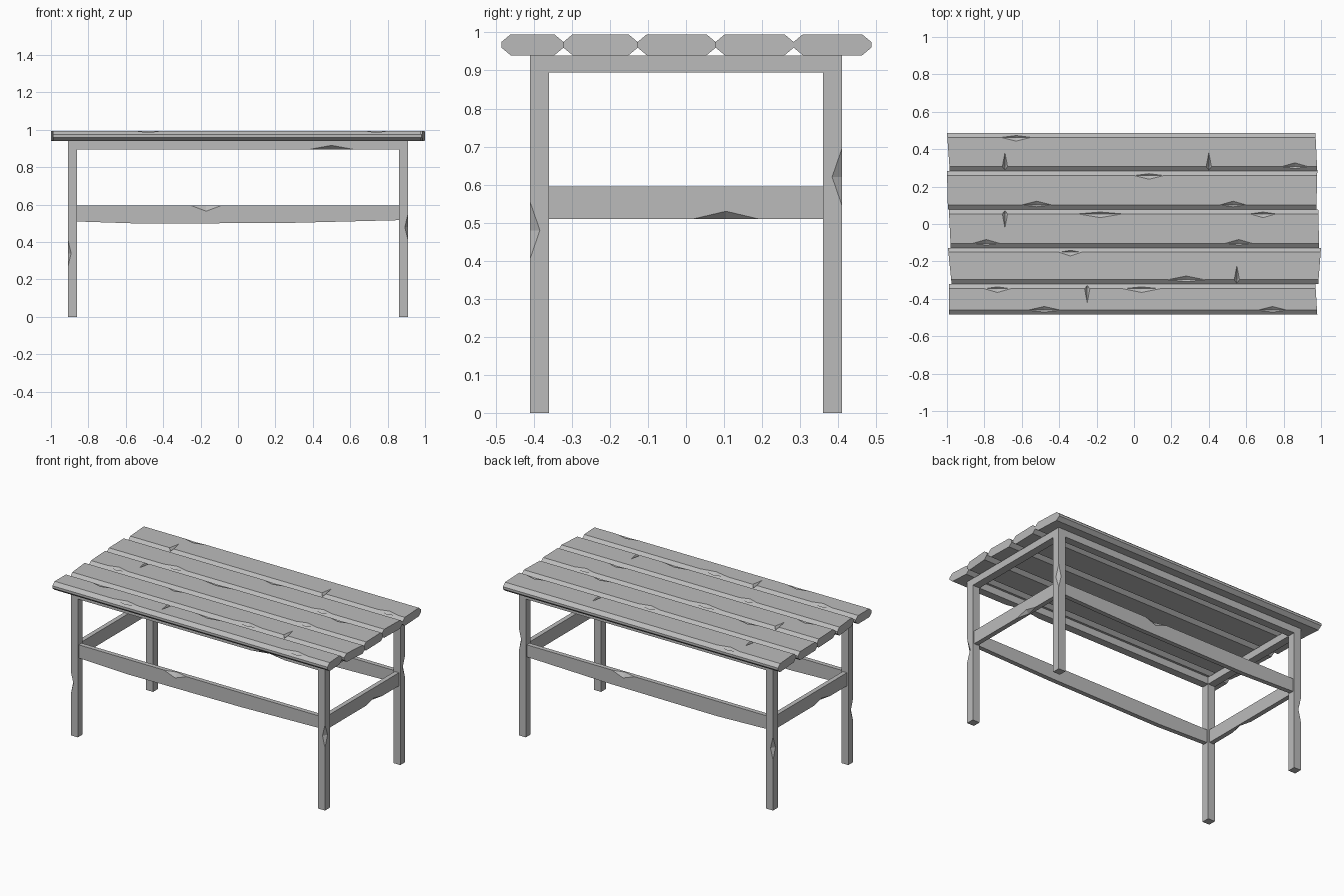
import bpy
import bmesh
from mathutils import Vector

cube = bpy.data.objects.get("Cube")
if cube:
    bpy.data.objects.remove(cube, do_unlink=True)

wood = bpy.data.materials.new("weathered_grey")
wood.use_nodes = True
wood.diffuse_color = (0.5, 0.5, 0.5, 1)
wood.node_tree.nodes["Principled BSDF"].inputs["Base Color"].default_value = (0.5, 0.5, 0.5, 1)


def add_hull(bm, points):
    verts = [bm.verts.new(p) for p in points]
    bmesh.ops.convex_hull(bm, input=verts)


def make_object(name, bm):
    bmesh.ops.dissolve_limit(bm, angle_limit=0.002, verts=bm.verts[:], edges=bm.edges[:])
    bmesh.ops.recalc_face_normals(bm, faces=bm.faces[:])
    mesh = bpy.data.meshes.new(name)
    bm.to_mesh(mesh)
    bm.free()
    mesh.materials.append(wood)
    obj = bpy.data.objects.new(name, mesh)
    bpy.context.collection.objects.link(obj)
    return obj


def carve(obj, chips):
    """Cut pointed dents, each given as (centre, half sizes)."""
    bm = bmesh.new()
    for centre, half in chips:
        points = []
        for axis in range(3):
            for sign in (-1, 1):
                p = Vector(centre)
                p[axis] += sign * half[axis]
                points.append(p)
        add_hull(bm, points)
    cutter = make_object("chip_cutter", bm)
    cutter.hide_render = True
    mod = obj.modifiers.new("chips", "BOOLEAN")
    mod.operation = "DIFFERENCE"
    mod.solver = "EXACT"
    mod.object = cutter
    graph = bpy.context.evaluated_depsgraph_get()
    mesh = bpy.data.meshes.new_from_object(obj.evaluated_get(graph))
    obj.modifiers.clear()
    obj.data = mesh
    bpy.data.objects.remove(cutter, do_unlink=True)


def part(name, points, chips=()):
    bm = bmesh.new()
    add_hull(bm, points)
    obj = make_object(name, bm)
    if chips:
        carve(obj, chips)
    return obj


def box(x, y, z):
    return [(a, b, c) for a in x for b in y for c in z]


# Table top: chamfered planks with uneven ends, chipped edges and short cracks
TOP, BOTTOM, BEVEL, LIP = 0.995, 0.94, 0.024, 0.02
edges = [-0.485, -0.322, -0.127, 0.078, 0.283, 0.487]
# left end at back/front, right end at back/front
ends = [(-0.99, -0.99, 0.97, 0.98), (-0.995, -0.975, 1.0, 0.985),
        (-0.99, -0.98, 0.985, 0.99), (-1.0, -0.995, 0.98, 0.975),
        (-1.0, -0.985, 0.97, 0.98)]
# (x, half length) of the chips along each back and front edge
back_chips = [[(-0.73, 0.07), (0.04, 0.1)], [(-0.34, 0.06)],
              [(-0.18, 0.12), (0.69, 0.07)], [(0.08, 0.08)], [(-0.63, 0.08)]]
front_chips = [[(-0.48, 0.09), (0.74, 0.08)], [(0.28, 0.1)],
               [(-0.79, 0.07), (0.56, 0.07)], [(-0.52, 0.08), (0.53, 0.07)],
               [(0.86, 0.07)]]
# (x, side) of the cracks that run in from an edge
cracks = [[(-0.25, 1)], [(0.55, -1)], [(-0.69, 1)], [], [(-0.69, -1), (0.4, -1)]]

for i in range(5):
    front, back = edges[i], edges[i + 1]
    lb, lf, rb, rf = ends[i]
    profile = []
    for y, side in ((front, 1), (back, -1)):
        profile += [(y, BOTTOM + LIP), (y, TOP - LIP),
                    (y + side * BEVEL, BOTTOM), (y + side * BEVEL, TOP)]
    points = []
    for y, z in profile:
        t = (y - front) / (back - front)
        points += [(lf + (lb - lf) * t, y, z), (rf + (rb - rf) * t, y, z)]
    chips = [((x, back - BEVEL, TOP), (h, 0.02, 0.017)) for x, h in back_chips[i]]
    chips += [((x, front + BEVEL, TOP), (h, 0.02, 0.017)) for x, h in front_chips[i]]
    for x, side in cracks[i]:
        y = back - BEVEL if side > 0 else front + BEVEL
        chips.append(((x, y, TOP), (0.014, 0.075, 0.02)))
    part(f"top_plank_{i + 1}", points, chips)

# Legs, each with a split in one corner
OUT_X, OUT_Y, W = 0.91, 0.41, 0.05
split_height = {(1, 1): 0.62, (1, -1): 0.48, (-1, 1): 0.4, (-1, -1): 0.34}
for (sx, sy), z in split_height.items():
    part(f"{'left' if sx > 0 else 'right'}_{'back' if sy > 0 else 'front'}_leg",
         box((sx * (OUT_X - W), sx * OUT_X), (sy * (OUT_Y - W), sy * OUT_Y), (0, BOTTOM)),
         [((sx * OUT_X, sy * OUT_Y, z), (0.018, 0.026, 0.075))])

# Upper rails and lower stretchers between the legs
IN_X, IN_Y, MID = OUT_X - W, OUT_Y - W, W / 2
THICK = 0.015
for s, label in ((-1, "front"), (1, "back")):
    chips = [((0.5, -OUT_Y, 0.895), (0.12, 0.025, 0.022))] if s < 0 else []
    part(f"{label}_rail",
         box((-IN_X, IN_X), (s * IN_Y, s * OUT_Y), (0.895, BOTTOM)), chips)
    # sagging underside
    y = s * (OUT_Y - MID)
    outline = [(-IN_X, 0.595), (IN_X, 0.595), (IN_X, 0.517), (0.3, 0.503),
               (-0.5, 0.498), (-IN_X, 0.51)]
    part(f"{label}_stretcher",
         [(x, y + d, z) for x, z in outline for d in (-THICK, THICK)],
         [((s * 0.17, y + s * THICK, 0.595), (0.08, 0.02, 0.03))])

for s, label in ((-1, "right"), (1, "left")):
    part(f"{label}_rail",
         box((s * IN_X, s * OUT_X), (-IN_Y, IN_Y), (0.895, BOTTOM)))
    x = s * (OUT_X - MID)
    part(f"{label}_stretcher",
         box((x - THICK, x + THICK), (-IN_Y, IN_Y), (0.51, 0.595)),
         [((x + s * THICK, s * 0.105, 0.51), (0.02, 0.085, 0.02))])
